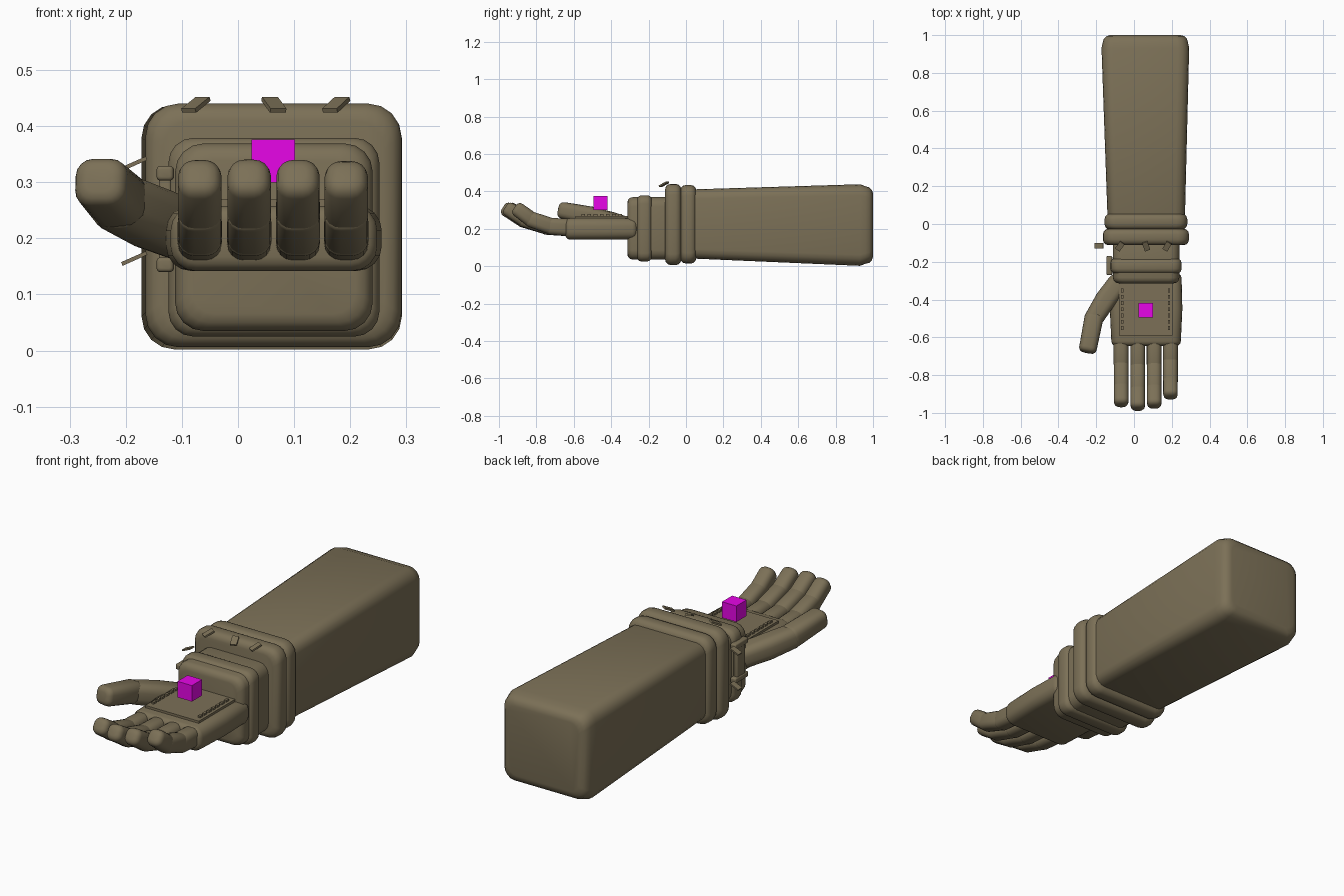
import bpy, bmesh, math
from mathutils import Vector, Euler

old = bpy.data.objects.get("Cube")
if old:
    bpy.data.objects.remove(old, do_unlink=True)


def material(name, color):
    m = bpy.data.materials.new(name)
    m.use_nodes = True
    m.diffuse_color = (*color, 1)
    m.node_tree.nodes["Principled BSDF"].inputs["Base Color"].default_value = (*color, 1)
    return m


OLIVE = material("olive_brown", (0.2, 0.163, 0.095))
MAGENTA = material("magenta", (0.85, 0.002, 0.85))


def finish(name, bm, mat, smooth=True):
    bmesh.ops.recalc_face_normals(bm, faces=bm.faces)
    mesh = bpy.data.meshes.new(name)
    bm.to_mesh(mesh)
    bm.free()
    mesh.materials.append(mat)
    ob = bpy.data.objects.new(name, mesh)
    bpy.context.collection.objects.link(ob)
    if smooth:
        bpy.ops.object.select_all(action='DESELECT')
        ob.select_set(True)
        bpy.context.view_layer.objects.active = ob
        bpy.ops.object.shade_smooth_by_angle(angle=math.radians(40))
    return ob


def rounded_rect(w, h, c, steps=4):
    """Outline of a rounded rectangle with half sizes w, h and corner radius c."""
    pts = []
    for q, (sx, sy) in enumerate([(1, 1), (-1, 1), (-1, -1), (1, -1)]):
        for i in range(steps + 1):
            a = math.pi / 2 * (q + i / steps)
            pts.append((sx * (w - c) + c * math.cos(a), sy * (h - c) + c * math.sin(a)))
    return pts


def loft(name, path, corner, bevel, mat=OLIVE):
    """Sweep a rounded rectangle along (x, y, z, half_w, half_h) points, rounding both ends."""
    centers = [Vector(p[:3]) for p in path]
    dirs = [(b - a).normalized() for a, b in zip(centers, centers[1:])]
    rings = []
    for i, (p, c) in enumerate(zip(path, centers)):
        d = (dirs[max(i - 1, 0)] + dirs[min(i, len(dirs) - 1)]).normalized()
        if 0 < i < len(path) - 1:
            rings.append((c, d, p[3], p[4]))
            continue
        end = []
        for k in range(4):
            a = math.pi / 2 * k / 3
            inset, along = bevel * (1 - math.sin(a)), bevel * (1 - math.cos(a))
            end.append((c + d * along * (1 if i == 0 else -1), d, p[3] - inset, p[4] - inset))
        rings += end if i == 0 else end[::-1]
    bm = bmesh.new()
    loops = []
    for c, d, w, h in rings:
        side = d.cross(Vector((0, 0, 1))).normalized()
        up = side.cross(d)
        outline = rounded_rect(w, h, corner * min(w, h))
        loops.append([bm.verts.new(c + side * u + up * v) for u, v in outline])
    n = len(loops[0])
    for a, b in zip(loops, loops[1:]):
        for i in range(n):
            j = (i + 1) % n
            bm.faces.new((a[i], a[j], b[j], b[i]))
    bm.faces.new(loops[0])
    bm.faces.new(loops[-1])
    return finish(name, bm, mat)


def box(name, loc, size, rot=(0, 0, 0), mat=OLIVE):
    bm = bmesh.new()
    bmesh.ops.create_cube(bm, size=1)
    turn = Euler([math.radians(a) for a in rot]).to_matrix()
    for v in bm.verts:
        v.co = turn @ Vector([a * b for a, b in zip(v.co, size)]) + Vector(loc)
    return finish(name, bm, mat, False)


# Sleeve, widening toward the elbow
loft("sleeve", [(0.065, 0.0, 0.226, 0.205, 0.185), (0.06, 0.93, 0.22, 0.232, 0.218),
                (0.06, 1.0, 0.22, 0.226, 0.207)], 0.27, 0.04)

# Padded cuff rings
loft("rear_cuff_ring", [(0.063, -0.03, 0.224, 0.219, 0.21), (0.063, 0.055, 0.224, 0.219, 0.21)], 0.27, 0.03)
loft("front_cuff_ring", [(0.063, -0.112, 0.223, 0.228, 0.217), (0.063, -0.025, 0.223, 0.228, 0.217)], 0.27, 0.03)

# Wrist with its strap
loft("wrist", [(0.064, -0.314, 0.202, 0.176, 0.167), (0.064, -0.05, 0.202, 0.176, 0.167)], 0.3, 0.03)
loft("wrist_strap", [(0.064, -0.262, 0.202, 0.188, 0.177), (0.064, -0.182, 0.202, 0.188, 0.177)], 0.25, 0.025)

# Buckle on the thumb side of the strap
loft("buckle_bar", [(-0.13, -0.25, 0.235, 0.011, 0.085), (-0.13, -0.19, 0.235, 0.011, 0.085)], 0.5, 0.004)
for label, z in (("upper", 0.316), ("lower", 0.153)):
    loft(label + "_buckle_knob", [(-0.13, -0.27, z, 0.015, 0.013), (-0.13, -0.17, z, 0.015, 0.013)], 0.5, 0.006)

# Loose tabs around the front cuff ring
for i, (x, yaw) in enumerate([(-0.075, -35), (0.064, 20), (0.175, -30)]):
    box(f"top_tab_{i + 1}", (x, -0.118, 0.438), (0.03, 0.05, 0.008), (25, 0, yaw))
for i, z in enumerate([0.333, 0.164]):
    box(f"side_tab_{i + 1}", (-0.185, -0.115, z), (0.048, 0.03, 0.007), (0, -24, 0))

# Palm with a stitched plate
loft("palm", [(0.064, -0.262, 0.2, 0.188, 0.057), (0.064, -0.45, 0.2, 0.192, 0.058),
              (0.064, -0.645, 0.2, 0.184, 0.058)], 0.75, 0.025)
box("palm_plate", (0.062, -0.45, 0.262), (0.285, 0.28, 0.014))
for label, x in (("left", 0.185), ("right", -0.062)):
    for i in range(7):
        box(f"{label}_stitch_{i + 1}", (x, -0.55 + i * 0.033, 0.272), (0.012, 0.02, 0.012))

# Fingers: three overlapping segments each, curling upward
fingers = [("index", -0.068, -0.98), ("middle", 0.02, -1.0), ("ring", 0.107, -0.988), ("little", 0.193, -0.938)]
for label, x, tip in fingers:
    reach = -0.6 - (tip + 0.022)
    joints = [(0, 0.205), (0.38, 0.213), (0.72, 0.25), (1, 0.316)]
    pts = [Vector((x, -0.6 - reach * t, z)) for t, z in joints]
    for k, part in enumerate(("base", "mid", "tip")):
        a, b = pts[k], pts[k + 1]
        d = (b - a).normalized()
        a = a - d * 0.02
        if k < 2:
            b = b + d * 0.02
        w, h = 0.0395 - 0.0005 * k, 0.047 - 0.003 * k
        loft(f"{label}_finger_{part}", [(*a, w, h), (*b, w, h - 0.002)], 0.75, 0.024 if k == 2 else 0.015)

# Thumb
loft("thumb_base", [(-0.075, -0.30, 0.205, 0.055, 0.05), (-0.15, -0.40, 0.235, 0.056, 0.053),
                    (-0.222, -0.515, 0.268, 0.05, 0.05)], 0.7, 0.018)
loft("thumb_tip", [(-0.208, -0.475, 0.262, 0.05, 0.05), (-0.248, -0.68, 0.303, 0.047, 0.044)], 0.7, 0.024)

# Floating marker cube
box("marker_cube", (0.063, -0.457, 0.338), (0.077, 0.077, 0.077), mat=MAGENTA)
